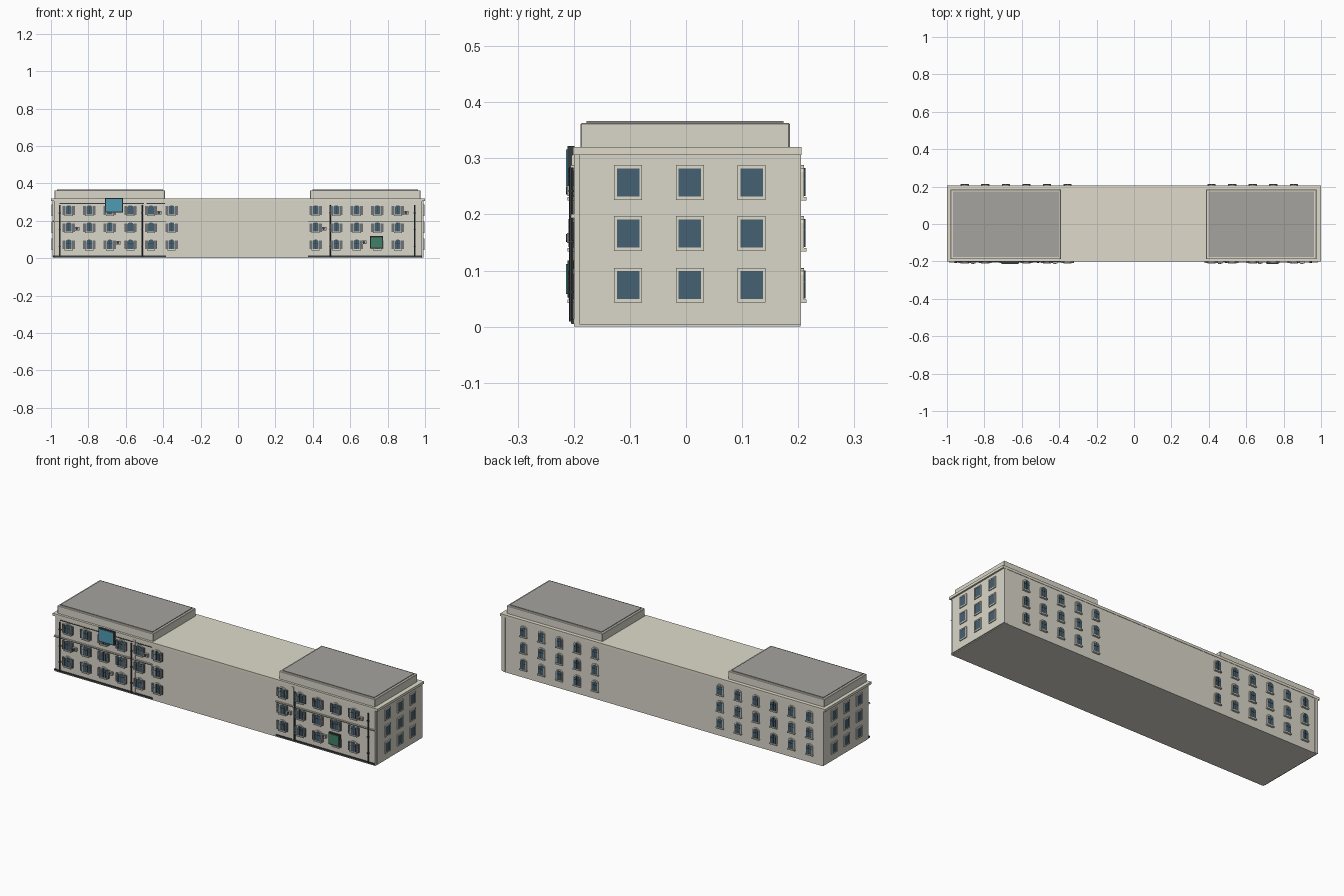
import bpy, bmesh, math
from mathutils import Matrix, Vector

if "Cube" in bpy.data.objects:
    bpy.data.objects.remove(bpy.data.objects["Cube"])


def mat(name, c):
    m = bpy.data.materials.new(name)
    m.diffuse_color = (*c, 1)
    m.use_nodes = True
    m.node_tree.nodes["Principled BSDF"].inputs["Base Color"].default_value = m.diffuse_color
    return m


WALL = mat("wall_cream", (0.70, 0.68, 0.59))
TRIM = mat("trim_cream", (0.74, 0.71, 0.60))
ROOF = mat("roof_grey", (0.38, 0.37, 0.35))
GLASS = mat("glass_blue", (0.06, 0.12, 0.17))
DARK = mat("dark_metal", (0.04, 0.045, 0.05))
SHUT = mat("shutter_grey", (0.16, 0.17, 0.18))
UNIT = mat("unit_grey", (0.45, 0.45, 0.42))
BLUE = mat("sign_blue", (0.08, 0.33, 0.45))
GREEN = mat("sign_green", (0.05, 0.22, 0.14))


def add_box(bm, x0, x1, y0, y1, z0, z1):
    m = Matrix.LocRotScale(Vector(((x0+x1)/2, (y0+y1)/2, (z0+z1)/2)), None,
                           Vector((x1-x0, y1-y0, z1-z0)))
    bmesh.ops.create_cube(bm, size=1, matrix=m)


def add_prism(bm, pts, y0, y1):
    # extrude an x-z outline along y
    f = bm.faces.new([bm.verts.new((x, y0, z)) for x, z in pts])
    r = bmesh.ops.extrude_face_region(bm, geom=[f])
    bmesh.ops.translate(bm, vec=(0, y1-y0, 0),
                        verts=[v for v in r["geom"] if isinstance(v, bmesh.types.BMVert)])


def finish(name, bm, m):
    bmesh.ops.recalc_face_normals(bm, faces=bm.faces)
    me = bpy.data.meshes.new(name)
    bm.to_mesh(me)
    bm.free()
    me.materials.append(m)
    ob = bpy.data.objects.new(name, me)
    bpy.context.collection.objects.link(ob)
    return ob


def boxes(name, m, *bs):
    bm = bmesh.new()
    for b in bs:
        add_box(bm, *b)
    return finish(name, bm, m)


def arch(cx, z0, w, h, rise, n=6):
    # rectangle with a segmental arched head
    pts = [(cx-w/2, z0), (cx+w/2, z0)]
    for i in range(n+1):
        a = math.pi*i/n
        pts.append((cx+w/2*math.cos(a), z0+h-rise+rise*math.sin(a)))
    return pts


# main block, side wall panels and cornice
boxes("main_block", WALL, (-0.985, 0.985, -0.2, 0.204, 0, 0.306))
boxes("side_walls", WALL, *[(min(s*.97, s*.991), max(s*.97, s*.991), -.19, .205, .004, .306)
                            for s in (-1, 1)])
boxes("cornice", TRIM, (-1, 1, -0.201, 0.206, 0.306, 0.32))

# raised roof blocks with inset caps
for side, (a, b) in {"left": (-0.98, -0.39), "right": (0.385, 0.975)}.items():
    ob = boxes(side+"_roof_block", WALL, (a, b, -0.188, 0.185, 0.318, 0.363))
    bv = ob.modifiers.new("edge", 'BEVEL')
    bv.width, bv.segments = 0.002, 1
    boxes(side+"_roof_cap", ROOF, (a+.012, b-.012, -0.177, 0.174, 0.36, 0.367))

cols = [-0.905+0.11*i for i in range(6)] + [0.415+0.11*i for i in range(5)]
rows = [0.045, 0.137, 0.228]

# arched windows on front and back
for face, s in (("front", -1), ("back", 1)):
    frame, glass, bars, sills, shut = [bmesh.new() for _ in range(5)]
    base = -0.2 if s < 0 else 0.204

    def span(d0, d1):
        return sorted((base+s*d0, base+s*d1))

    for x in cols:
        for z in rows:
            add_prism(frame, arch(x, z, 0.04, 0.06, 0.012), *span(-.002, .006))
            add_prism(glass, arch(x, z+.005, 0.03, 0.05, 0.010), *span(0, .008))
            add_box(bars, x-.001, x+.001, *span(.006, .009), z+.005, z+.055)
            add_box(bars, x-.015, x+.015, *span(.006, .009), z+.034, z+.036)
            add_box(sills, x-.022, x+.022, *span(0, .011), z-.003, z+.003)
            if s < 0:
                for k in (-1, 1):
                    cx = x+k*.025
                    add_box(shut, cx-.008, cx+.008, *span(0, .008), z+.004, z+.05)
                    for j in range(5):
                        zz = z+.01+j*.008
                        add_box(shut, cx-.006, cx+.006, *span(.007, .0095), zz, zz+.004)
    finish(face+"_window_frames", frame, TRIM)
    finish(face+"_window_glass", glass, GLASS)
    finish(face+"_window_bars", bars, DARK)
    finish(face+"_window_sills", sills, TRIM)
    if s < 0:
        finish("front_shutters", shut, SHUT)
    else:
        shut.free()

# square windows on both ends
frames, panes = [], []
for s in (-1, 1):
    for y in (-0.103, 0.007, 0.117):
        for z in (0.043, 0.135, 0.226):
            x0, x1 = sorted((s*.985, s*.995))
            t0, t1 = sorted((s*.985, s*.9965))
            o = (y-.025, y+.025, z, z+.062)
            i = (y-.02, y+.02, z+.006, z+.056)
            frames += [(t0, t1, o[0], i[0], o[2], o[3]), (t0, t1, i[1], o[1], o[2], o[3]),
                       (t0, t1, i[0], i[1], o[2], i[2]), (t0, t1, i[0], i[1], i[3], o[3])]
            panes.append((x0, x1, *i))
boxes("end_window_frames", TRIM, *frames)
boxes("end_window_glass", GLASS, *panes)

# facade bands, plinth strips and cables
wings = [(-0.99, -0.385), (0.375, 0.985)]
boxes("string_course", TRIM, *[(a, b, -.205, -.19, .194, .201) for a, b in wings])
boxes("plinth_strip", DARK, *[(a, b, -.205, -.195, .006, .014) for a, b in wings])
boxes("facade_cables", DARK, (-.955, -.39, -.203, -.199, .291, .294),
      *[(a, b, -.2065, -.204, .1945, .1965) for a, b in wings])

# drainpipes
bm = bmesh.new()
for x in (-0.953, -0.513, 0.493, 0.945):
    bmesh.ops.create_cone(bm, cap_ends=True, segments=8, radius1=.004, radius2=.004, depth=.275,
                          matrix=Matrix.Translation((x, -.2045, .1465)))
    for z in (.06, .15, .24):
        add_box(bm, x-.006, x+.006, -.2095, -.199, z, z+.004)
finish("drainpipes", bm, DARK)
boxes("pilasters", TRIM, (-.502, -.49, -.204, -.198, .005, .306), (.475, .486, -.204, -.198, .005, .306))

# air conditioning units with round fans
units = [(-.86, .158), (-.64, .083), (-.42, .243), (.46, .158), (.675, .085), (.9, .243)]
boxes("cooling_units", UNIT, *[(x-.012, x+.012, -.212, -.199, z-.009, z+.009) for x, z in units])
bm = bmesh.new()
for x, z in units:
    bmesh.ops.create_cone(bm, cap_ends=True, segments=12, radius1=.007, radius2=.007, depth=.003,
                          matrix=Matrix.Translation((x-.003, -.2125, z)) @ Matrix.Rotation(math.pi/2, 4, 'X'))
finish("cooling_fans", bm, DARK)

# blank sign boards
for nm, m, x0, x1, z0, z1 in (("blue", BLUE, -.712, -.615, .245, .322),
                              ("green", GREEN, .705, .775, .052, .118)):
    boxes(nm+"_sign_frame", DARK, (x0, x1, -.211, -.199, z0, z1))
    boxes(nm+"_sign_panel", m, (x0+.006, x1-.006, -.2135, -.2, z0+.006, z1-.006))
